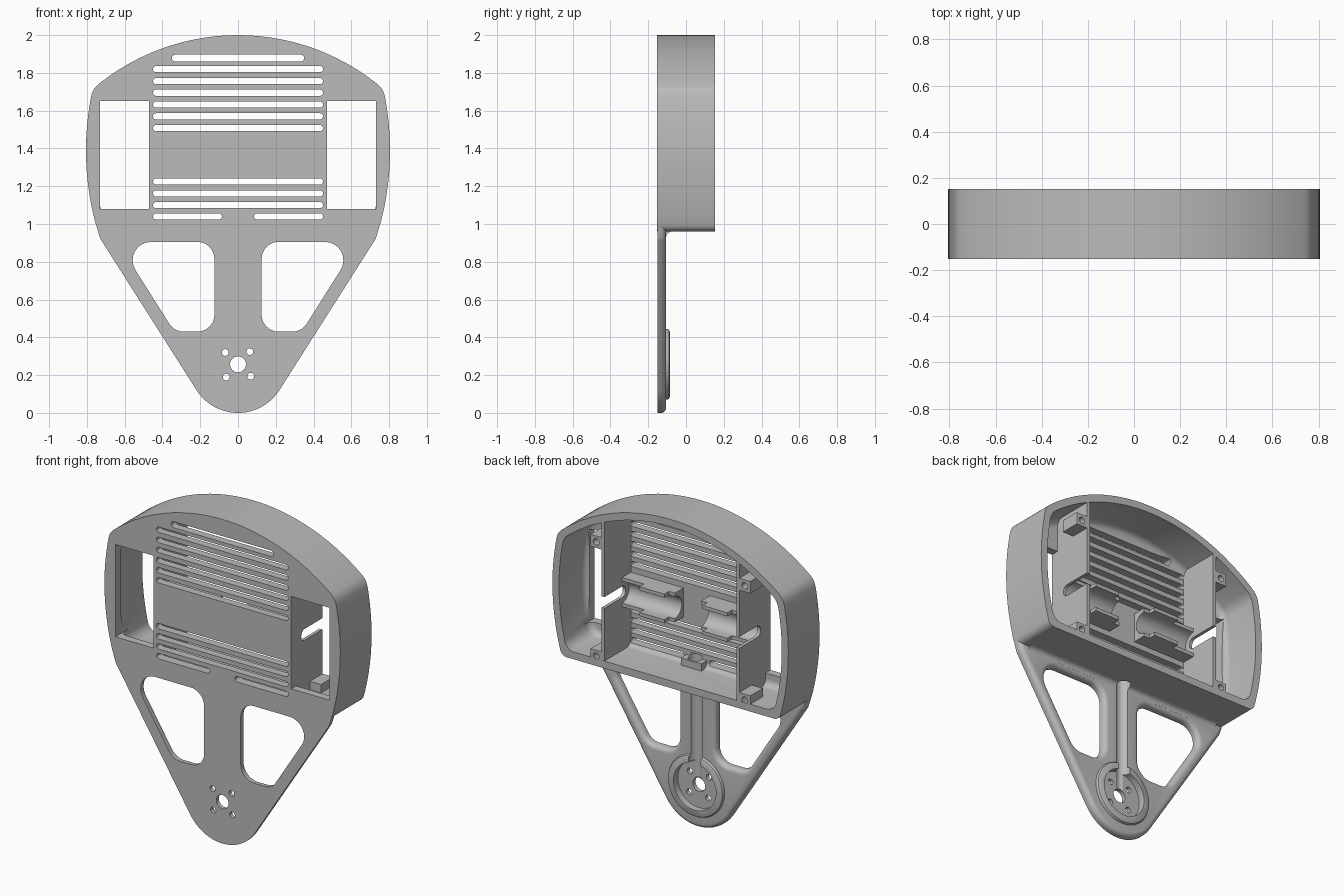
import bpy, bmesh, math
from mathutils import Vector
from mathutils.geometry import intersect_sphere_sphere_2d

if "Cube" in bpy.data.objects:
    bpy.data.objects.remove(bpy.data.objects["Cube"])

grey = bpy.data.materials.new("plain_grey")
grey.diffuse_color = (0.5, 0.5, 0.5, 1)
grey.use_nodes = True
grey.node_tree.nodes["Principled BSDF"].inputs["Base Color"].default_value = grey.diffuse_color
BACK, FRONT, FLOOR = 0.1525, -0.1525, -0.105
AXLE_Z, HUB_Z = 1.365, 0.26


# ---------- 2D loop helpers ----------
def rounded(corners, n=8):
    """Polygon from (x, z, radius) corners, with arcs on the rounded ones."""
    out = []
    for i, (x, z, r) in enumerate(corners):
        p = Vector((x, z))
        if r == 0:
            out.append(p)
            continue
        a = (Vector(corners[i - 1][:2]) - p).normalized()
        b = (Vector(corners[(i + 1) % len(corners)][:2]) - p).normalized()
        half = a.angle(b) / 2
        c = p + (a + b).normalized() * r / math.sin(half)
        start = p + a * r / math.tan(half) - c
        end = p + b * r / math.tan(half) - c
        sweep = math.atan2(start.x * end.y - start.y * end.x, start.dot(end))
        for k in range(n + 1):
            t = sweep * k / n
            out.append(c + Vector((start.x * math.cos(t) - start.y * math.sin(t),
                                   start.x * math.sin(t) + start.y * math.cos(t))))
    return out


def offset(loop, d):
    """Grow (d > 0) or shrink a counter-clockwise loop."""
    out = []
    for i, p in enumerate(loop):
        e1 = (p - loop[i - 1]).normalized()
        e2 = (loop[(i + 1) % len(loop)] - p).normalized()
        n1, n2 = Vector((e1.y, -e1.x)), Vector((e2.y, -e2.x))
        out.append(p + (n1 + n2) * d / (1 + n1.dot(n2)))
    return out


def rect(x0, x1, z0, z1):
    return [Vector(p) for p in ((x0, z0), (x1, z0), (x1, z1), (x0, z1))]


def circle(x, z, r, n=32):
    return [Vector((x + r * math.cos(math.tau * k / n), z + r * math.sin(math.tau * k / n)))
            for k in range(n)]


def slot(x0, x1, z, h):
    return rounded([(x0, z - h / 2, h * .499), (x1, z - h / 2, h * .499),
                    (x1, z + h / 2, h * .499), (x0, z + h / 2, h * .499)], 5)


def mirrored(loop):
    return [Vector((-p.x, p.y)) for p in reversed(loop)]


# ---------- solid helpers ----------
PLACE = {'x': lambda p, t: (t, p.x, p.y), 'y': lambda p, t: (p.x, t, p.y),
         'z': lambda p, t: (p.x, p.y, t)}


def loft(name, *stacks, axis='y'):
    """One object from stacks of (level, loop) layers."""
    bm = bmesh.new()
    for layers in stacks:
        rings = [[bm.verts.new(PLACE[axis](p, t)) for p in loop] for t, loop in layers]
        bm.faces.new(rings[0])
        bm.faces.new(rings[-1])
        for lo, hi in zip(rings, rings[1:]):
            for i in range(len(lo)):
                bm.faces.new((lo[i - 1], lo[i], hi[i], hi[i - 1]))
    bmesh.ops.recalc_face_normals(bm, faces=bm.faces)
    me = bpy.data.meshes.new(name)
    bm.to_mesh(me)
    bm.free()
    me.materials.append(grey)
    ob = bpy.data.objects.new(name, me)
    bpy.context.collection.objects.link(ob)
    return ob


def prism(name, loops, t0, t1, axis='y'):
    return loft(name, *[[(t0, l), (t1, l)] for l in loops], axis=axis)


def cut(cutter, *targets):
    for ob in targets:
        mod = ob.modifiers.new("cut", 'BOOLEAN')
        mod.operation, mod.solver, mod.object = 'DIFFERENCE', 'EXACT', cutter
        bpy.context.view_layer.objects.active = ob
        bpy.ops.object.modifier_apply(modifier=mod.name)
    bpy.data.objects.remove(cutter)


# ---------- housing: shallow tray with a domed top ----------
def side_x(z, d=0):
    return -0.695 + math.sqrt((1.5 - d) ** 2 - (z - 1.39) ** 2)


def housing_loop(d, radius):
    top_r, z0 = 1.18 - d, 0.96 + d
    hits = intersect_sphere_sphere_2d((0, .82), top_r, (-.695, 1.39), 1.5 - d)
    corner = max(hits, key=lambda p: p[0])
    half = [(side_x(z0, d), z0, radius)]
    for k in range(1, 12):
        z = z0 + (corner[1] - z0) * k / 12
        half.append((side_x(z, d), z, 0))
    half.append((corner[0], corner[1], .1))
    a0 = math.atan2(corner[1] - .82, corner[0])
    for k in range(1, 14):
        a = a0 + (math.pi / 2 - a0) * k / 14
        half.append((top_r * math.cos(a), .82 + top_r * math.sin(a), 0))
    return rounded(half + [(0, .82 + top_r, 0)] + [(-x, z, r) for x, z, r in reversed(half)])


housing = prism("housing", [housing_loop(0, .045)], FRONT, BACK)
inner = housing_loop(.045, .07)
R = .04
fillet = [(FLOOR + R * (1 - math.cos(t)), offset(inner, -R * (1 - math.sin(t))))
          for t in (math.pi / 2 * k / 5 for k in range(6))]
cut(loft("cavity_cutter", fillet + [(.3, inner)]), housing)

# side windows and cooling slots
holes = [rect(s * .6 - .13, s * .6 + .13, 1.08, 1.65) for s in (-1, 1)]
holes += [slot(-.45, .45, z, .033) for z in
          (1.82, 1.757, 1.695, 1.632, 1.57, 1.508, 1.225, 1.162, 1.1)]
holes += [slot(-.35, .35, 1.878, .037), slot(-.45, -.085, 1.04, .033), slot(.085, .45, 1.04, .033)]
cut(prism("opening_cutter", holes, -.3, -.045), housing)

# ---------- tapered arm plate with rounded back edges ----------
half = [(.219, .12), (.728, .92), (side_x(.96) - .001, .96), (side_x(1.0) - .002, 1.0)]
a0 = math.atan2(-.14, .219)
bowl = [(.26 * math.cos(a), .26 + .26 * math.sin(a), 0) for a in
        (-math.pi - a0 + (math.pi + 2 * a0) * k / 24 for k in range(25))]
right = [(x, z, .08 if z == .92 else 0) for x, z in half[1:]]
outline = rounded(bowl + right + [(-x, z, r) for x, z, r in reversed(right)], 4)
E = .028
edge = [(E * math.sin(t), E * (1 - math.cos(t))) for t in (math.pi / 2 * k / 5 for k in range(6))]
arm = loft("arm_plate", [(FRONT + .0004, outline)]
           + [(FLOOR - E + h, offset(outline, -d)) for h, d in edge])

# two rounded triangular openings, flared at the back
tri = rounded([(.125, .43, .09), (.337, .43, .09), (.637, .905, .097), (.125, .905, .09)])
for loop in (tri, mirrored(tri)):
    cut(loft("triangle_cutter", [(-.3, loop)] + [(FLOOR - E + h, offset(loop, d)) for h, d in edge]
             + [(0, offset(loop, E))]), arm)

# concave fillet where the arm meets the housing
F = .03
profile = [Vector((FLOOR - .01, .97)), Vector((FLOOR - .01, .96 - F))] + [
    Vector((FLOOR + F * (1 - math.cos(t)), .96 - F + F * math.sin(t)))
    for t in (math.pi / 2 * k / 5 for k in range(6))] + [Vector((FLOOR + F, .97))]
arm_fillet = prism("arm_fillet", [profile], -.68, .68, axis='x')

# raised hub ring, cable collar
hub = loft("hub_ring", [(-.14, circle(0, HUB_Z, .19, 48)), (-.1, circle(0, HUB_Z, .19, 48)),
                        (-.09, circle(0, HUB_Z, .185, 48)), (-.085, circle(0, HUB_Z, .175, 48))])
collar = prism("cable_collar", [rect(-.07, .07, .99, 1.05)], -.115, -.05)

# hub recess, cable channel, shaft and screw holes
cut(prism("recess_cutter", [circle(0, HUB_Z, .145, 48)], -.127, 0), arm, hub)
cut(prism("channel_cutter", [circle(0, -.093, .042, 24)], .3, 1.07, axis='z'),
    arm, hub, arm_fillet, collar, housing)
shafts = [circle(0, .257, .042)] + [
    circle(.092 * math.cos(a), .257 + .092 * math.sin(a), .018, 16)
    for a in (math.radians(47 + 90 * k) for k in range(4))]
cut(prism("shaft_cutter", shafts, -.3, 0), arm, hub)

# ---------- interior: partitions, screw blocks, axle cradles ----------
for s, side in ((1, "right"), (-1, "left")):
    def span(a, b):
        return sorted((s * a, s * b))

    wall = prism(side + "_partition", [rect(*span(.45, .47), .98, 1.868)], -.12, BACK - .0005)
    notch = rounded([(-.055, AXLE_Z - .035, .034), (.3, AXLE_Z - .035, 0),
                     (.3, AXLE_Z + .035, 0), (-.055, AXLE_Z + .035, .034)])
    cut(prism("notch_cutter", [notch], *span(.4, .52), axis='x'), wall)

    for z, level in ((1.02, "lower"), (1.725, "upper")):
        block = prism(f"{side}_{level}_screw_block",
                      [rect(*span(.465, .545), z - .037, z + .037)], .03, BACK - .0005)
        cut(prism("screw_cutter", [circle(s * .507, z, .02, 16)], .06, .3), block)

    # half-pipe cradle with two raised tabs
    groove = [Vector((-.02 - .068 * math.sin(t), AXLE_Z + .068 * math.cos(t)))
              for t in (math.pi * k / 16 for k in range(17))]
    cradle = [Vector((-.02, AXLE_Z - .09)), Vector((-.12, AXLE_Z - .09)),
              Vector((-.12, AXLE_Z + .09)), Vector((-.02, AXLE_Z + .09))] + groove
    prism(side + "_axle_cradle", [cradle], *span(.09, .455), axis='x')
    tabs = [rect(-.03, .025, AXLE_Z + a, AXLE_Z + a + .022) for a in (-.09, .068)]
    prism(side + "_cradle_tabs", tabs, *span(.13, .3), axis='x')

# smooth curves, keep hard edges
bpy.ops.object.select_all(action='SELECT')
bpy.context.view_layer.objects.active = housing
bpy.ops.object.shade_smooth_by_angle(angle=math.radians(30))
